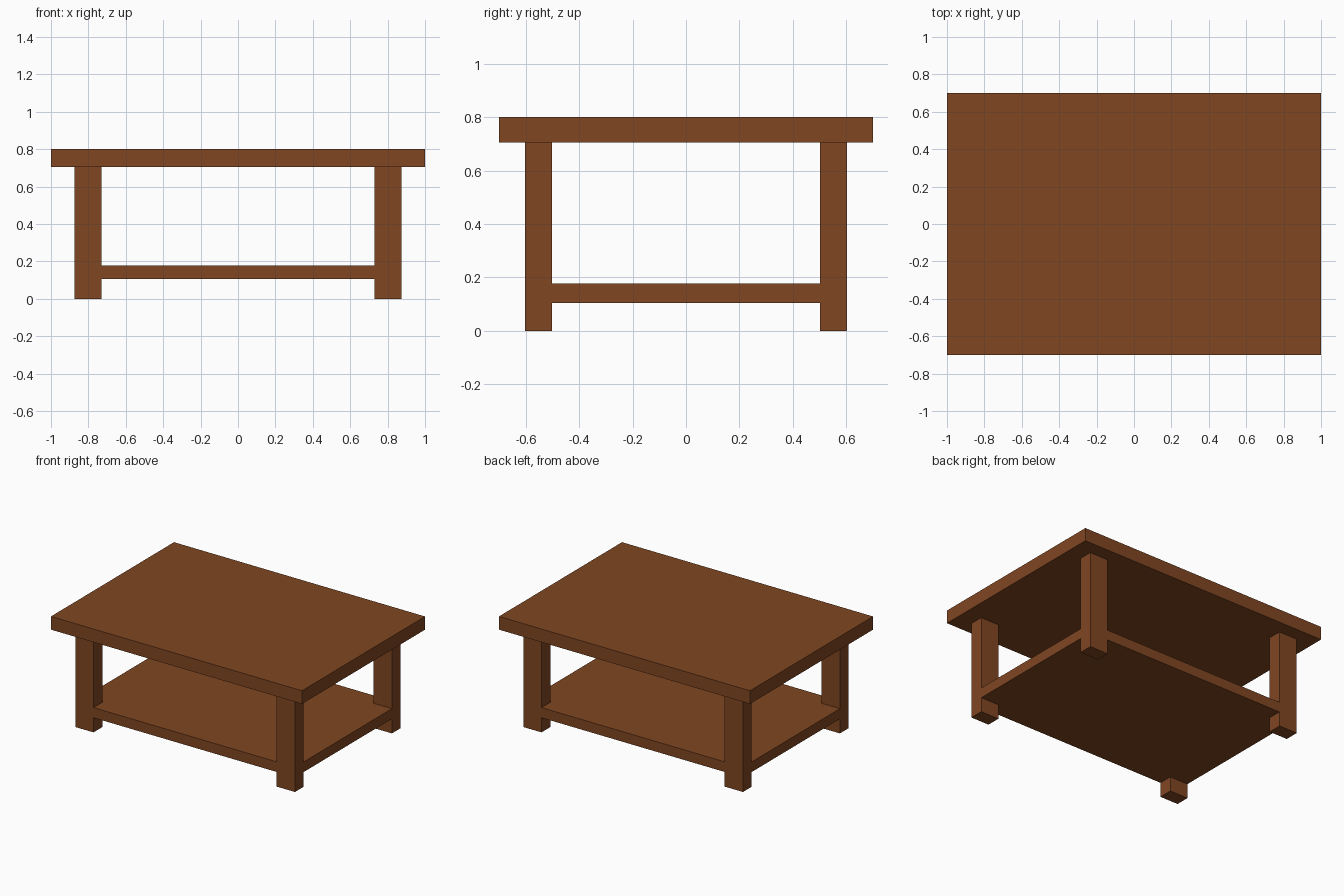
import bpy

if "Cube" in bpy.data.objects:
    bpy.data.objects.remove(bpy.data.objects["Cube"])

# Single brown wood colour
wood = bpy.data.materials.new("brown_wood")
wood.diffuse_color = (0.215, 0.061, 0.0153, 1)
wood.use_nodes = True
wood.node_tree.nodes["Principled BSDF"].inputs["Base Color"].default_value = wood.diffuse_color


def box(name, x0, x1, y0, y1, z0, z1):
    bpy.ops.mesh.primitive_cube_add(
        size=1, location=((x0 + x1) / 2, (y0 + y1) / 2, (z0 + z1) / 2))
    obj = bpy.context.object
    obj.name = name
    obj.scale = (x1 - x0, y1 - y0, z1 - z0)
    bpy.ops.object.transform_apply(location=False, rotation=False, scale=True)
    obj.data.materials.append(wood)
    return obj


TOP_UNDERSIDE = 0.705
LEG_X, LEG_Y = (0.73, 0.875), (0.502, 0.602)

# Table top
box("table_top", -1, 1, -0.7, 0.7, TOP_UNDERSIDE, 0.8)

# Lower shelf, flush with the outer leg faces
sx, sy = LEG_X[1] - 0.0005, LEG_Y[1] - 0.0005
box("lower_shelf", -sx, sx, -sy, sy, 0.105, 0.178)

# Four legs
for side, sign_x in (("left", -1), ("right", 1)):
    for end, sign_y in (("front", -1), ("back", 1)):
        xs = sorted(sign_x * v for v in LEG_X)
        ys = sorted(sign_y * v for v in LEG_Y)
        box(f"{end}_{side}_leg", *xs, *ys, 0, TOP_UNDERSIDE)
